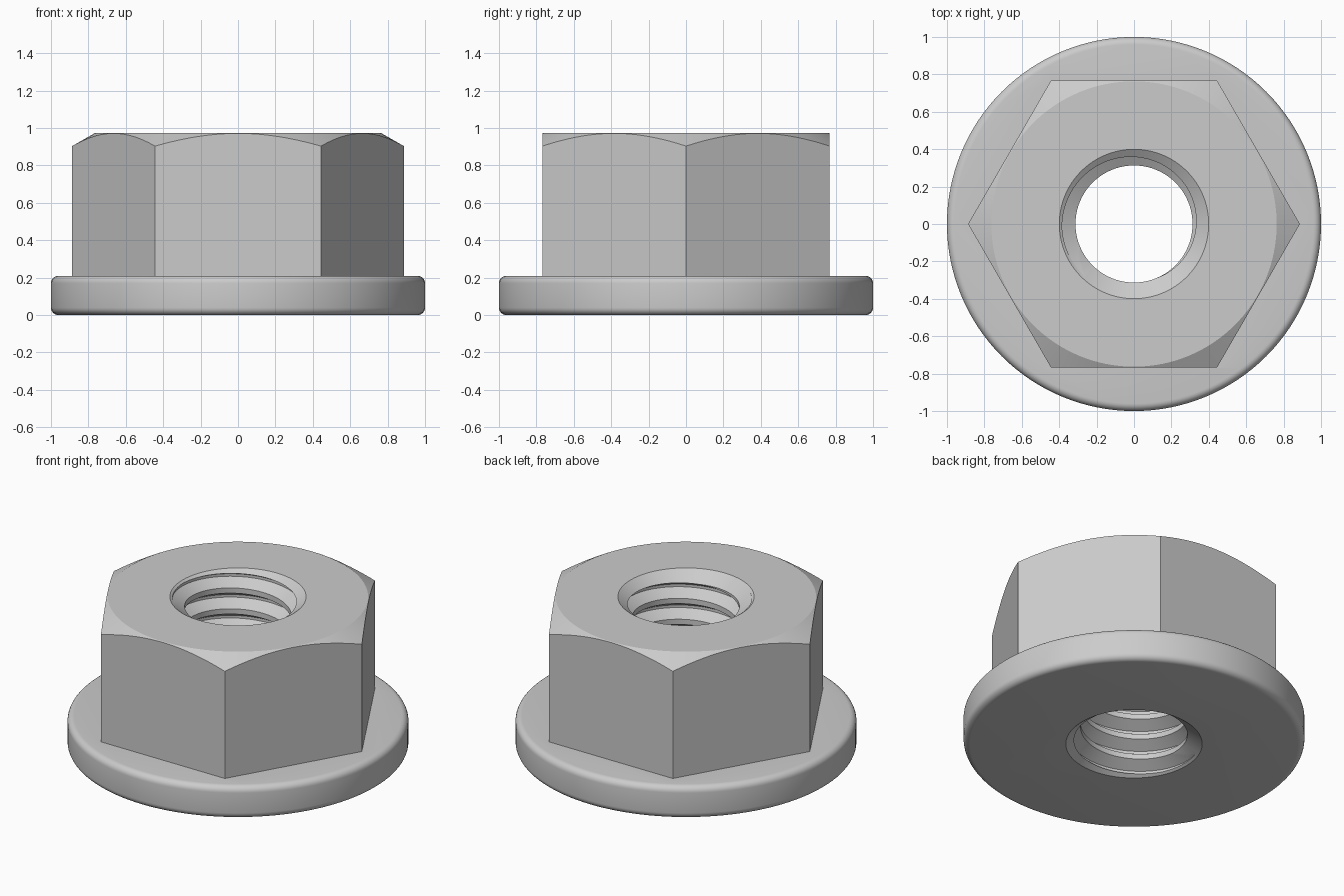
import bpy, bmesh
from math import pi, sin, cos

if "Cube" in bpy.data.objects:
    bpy.data.objects.remove(bpy.data.objects["Cube"])

H = 0.975            # overall height
FLANGE_H = 0.21
HEX_R = 0.887        # across-corners radius
MINOR, MAJOR = 0.313, 0.385
PITCH = 0.135


def finish(name, bm):
    bmesh.ops.recalc_face_normals(bm, faces=bm.faces)
    me = bpy.data.meshes.new(name)
    bm.to_mesh(me)
    bm.free()
    ob = bpy.data.objects.new(name, me)
    bpy.context.collection.objects.link(ob)
    return ob


def lathe(name, profile, n=128):
    """Closed solid from (r, z) points, capped flat at both ends."""
    bm = bmesh.new()
    rings = [[bm.verts.new((r * cos(2 * pi * i / n), r * sin(2 * pi * i / n), z))
              for i in range(n)] for r, z in profile]
    for a, b in zip(rings, rings[1:]):
        for i in range(n):
            j = (i + 1) % n
            bm.faces.new((a[i], a[j], b[j], b[i]))
    bm.faces.new(rings[0][::-1])
    bm.faces.new(rings[-1])
    return finish(name, bm)


def thread_radius(t):
    """Thread profile; t is the distance from the groove centre in pitches."""
    d = abs((t + 0.5) % 1.0 - 0.5)
    f = min(1.0, max(0.0, (d - 1 / 16) / (5 / 16)))
    return MAJOR + (MINOR - MAJOR) * f


def thread_cutter(name, z0, z1, centre, n=96, per=16):
    """Screw-shaped solid whose rows follow the helix, trimmed at z0 and z1."""
    bm = bmesh.new()
    rows = range(int((z0 - centre) / PITCH - 3) * per, int((z1 - centre) / PITCH + 3) * per)
    cols = []
    for i in range(n + 1):
        a = 2 * pi * i / n
        base = centre + PITCH * i / n
        col = []
        for k in rows:
            z = min(z1, max(z0, base + PITCH * (k + 1) / per))
            r = thread_radius((z - base) / PITCH)
            col.append(bm.verts.new((r * cos(a), r * sin(a), z)))
        cols.append(col)
    for a, b in zip(cols, cols[1:]):
        for k in range(len(rows) - 1):
            bm.faces.new((a[k], b[k], b[k + 1], a[k + 1]))
    bmesh.ops.remove_doubles(bm, verts=bm.verts, dist=2e-5)
    edges = [e for e in bm.edges if e.is_boundary]
    bmesh.ops.holes_fill(bm, edges=edges, sides=0)
    return finish(name, bm)


def boolean(target, tool, operation):
    mod = target.modifiers.new("cut", 'BOOLEAN')
    mod.operation = operation
    mod.solver = 'EXACT'
    mod.object = tool
    bpy.context.view_layer.objects.active = target
    bpy.ops.object.modifier_apply(modifier=mod.name)
    bpy.data.objects.remove(tool, do_unlink=True)


# Hexagonal body with its corners chamfered by a cone
nut = lathe("flange_nut", [(HEX_R, 0.1), (HEX_R, H)], 6)
crown = lathe("crown_cone", [(1.2, 0.0), (1.2, 0.724), (0.763, H - 0.0005)], 128)
boolean(nut, crown, 'INTERSECT')

# Round flange with rounded rims
b = 0.04
steps = [i * pi / 12 for i in range(7)]
rim = [(1 - b + b * sin(t), b - b * cos(t)) for t in steps]
rim += [(1 - b + b * cos(t), FLANGE_H - b + b * sin(t)) for t in steps]
boolean(nut, lathe("flange", rim), 'UNION')

# Threaded bore, groove meeting the top chamfer on the left side
boolean(nut, thread_cutter("thread", -0.15, H + 0.15, 0.955 - PITCH / 2 - 6 * PITCH), 'DIFFERENCE')

# Countersinks at both ends of the bore
slope = 0.062 / 0.087
for name, z, s in (("top_sink", H, 1), ("bottom_sink", 0.0, -1)):
    boolean(nut, lathe(name, [(0.25, z - s * 0.15 * slope), (0.40 + 0.1, z + s * 0.1 * slope)]),
            'DIFFERENCE')

# Smooth rounds, sharp edges
bpy.ops.object.select_all(action='DESELECT')
nut.select_set(True)
bpy.context.view_layer.objects.active = nut
bpy.ops.object.shade_smooth_by_angle(angle=0.44)
